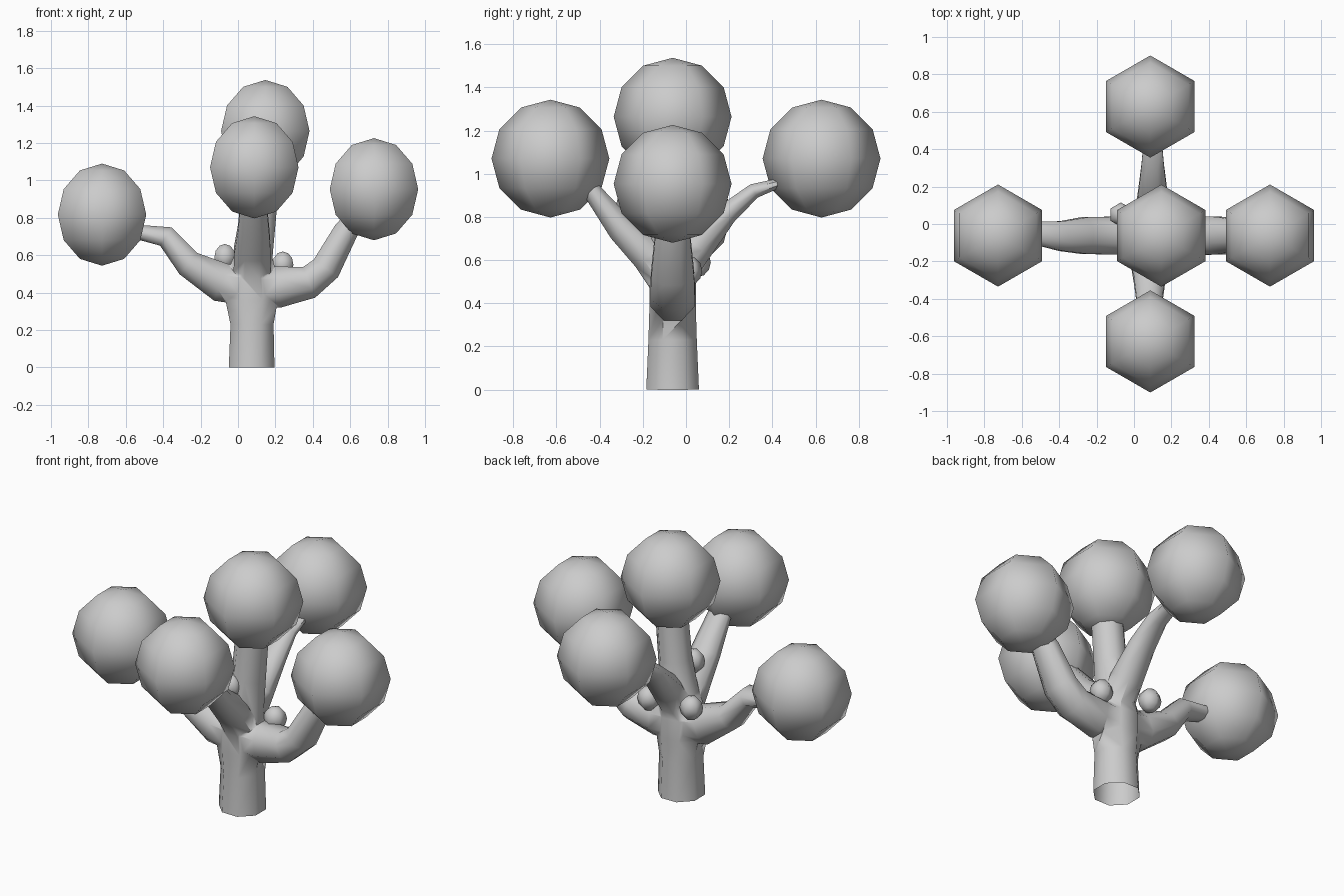
import bpy, bmesh, math
from mathutils import Vector

if "Cube" in bpy.data.objects:
    bpy.data.objects.remove(bpy.data.objects["Cube"])

SIDES = 8


def finish(name, bm):
    bmesh.ops.recalc_face_normals(bm, faces=bm.faces)
    for f in bm.faces:
        f.smooth = len(f.verts) <= 4
    me = bpy.data.meshes.new(name)
    bm.to_mesh(me)
    bm.free()
    ob = bpy.data.objects.new(name, me)
    bpy.context.collection.objects.link(ob)
    return ob


def limb(name, side, stations):
    """Octagonal tube; stations are (centre, radius along side, radius in plane)."""
    bm = bmesh.new()
    side = Vector(side)
    pts = [Vector(s[0]) for s in stations]
    rings = []
    for i, (c, rs, rp) in enumerate(stations):
        t = pts[min(i + 1, len(pts) - 1)] - pts[max(i - 1, 0)]
        other = t.normalized().cross(side).normalized()
        k = 1 / math.cos(math.pi / SIDES)
        ring = []
        for j in range(SIDES):
            a = (j + 0.5) * 2 * math.pi / SIDES
            ring.append(bm.verts.new(pts[i] + k * (side * rs * math.cos(a) + other * rp * math.sin(a))))
        rings.append(ring)
    for a, b in zip(rings, rings[1:]):
        for j in range(SIDES):
            n = (j + 1) % SIDES
            bm.faces.new((a[j], a[n], b[n], b[j]))
    bm.faces.new(rings[0])
    bm.faces.new(rings[-1])
    return finish(name, bm)


def ball(name, loc, r, rz):
    bm = bmesh.new()
    bmesh.ops.create_uvsphere(bm, u_segments=6, v_segments=6, radius=1)
    for v in bm.verts:
        v.co = Vector((v.co.x * r, v.co.y * r, v.co.z * rz))
    ob = finish(name, bm)
    ob.location = loc
    return ob


# Trunk, leaning slightly towards the top crown
Y = -0.062
trunk = limb("trunk", (0, 1, 0), [
    ((0.073, Y, 0), 0.122, 0.122), ((0.075, Y, 0.23), 0.112, 0.115),
    ((0.073, Y, 0.36), 0.108, 0.14), ((0.073, Y, 0.48), 0.108, 0.14),
    ((0.085, Y, 0.60), 0.105, 0.10), ((0.115, Y, 0.80), 0.09, 0.088),
    ((0.14, Y, 1.08), 0.085, 0.085)])

# Four bent branches
branches = [
    limb("left_branch", (0, 1, 0), [
        ((0.06, Y, 0.43), 0.09, 0.10), ((-0.09, Y, 0.455), 0.102, 0.105),
        ((-0.265, Y, 0.555), 0.098, 0.074), ((-0.385, Y - 0.003, 0.70), 0.08, 0.058),
        ((-0.525, Y + 0.012, 0.722), 0.062, 0.04)]),
    limb("right_branch", (0, 1, 0), [
        ((0.08, Y, 0.43), 0.09, 0.10), ((0.22, Y, 0.43), 0.103, 0.11),
        ((0.38, Y, 0.455), 0.103, 0.088), ((0.47, Y, 0.53), 0.10, 0.08),
        ((0.575, Y, 0.725), 0.08, 0.066), ((0.64, Y, 0.82), 0.06, 0.05)]),
    limb("front_branch", (1, 0, 0), [
        ((0.075, -0.06, 0.47), 0.10, 0.09), ((0.077, -0.17, 0.625), 0.098, 0.085),
        ((0.083, -0.30, 0.745), 0.083, 0.065), ((0.083, -0.44, 0.925), 0.065, 0.042),
        ((0.085, -0.50, 1.0), 0.055, 0.036)]),
    limb("back_branch", (1, 0, 0), [
        ((0.09, -0.05, 0.52), 0.09, 0.08), ((0.095, 0.05, 0.665), 0.088, 0.08),
        ((0.10, 0.19, 0.815), 0.075, 0.05), ((0.10, 0.315, 0.92), 0.06, 0.035),
        ((0.10, 0.45, 0.963), 0.048, 0.02)]),
]

# Weld the branches into the trunk
bpy.context.view_layer.objects.active = trunk
for b in branches:
    m = trunk.modifiers.new("weld", "BOOLEAN")
    m.operation = "UNION"
    m.solver = "EXACT"
    m.object = b
    bpy.ops.object.modifier_apply(modifier=m.name)
    bpy.data.objects.remove(b)

# Open the underside of the trunk
bm = bmesh.new()
bm.from_mesh(trunk.data)
bottom = [f for f in bm.faces if f.calc_center_median().z < 0.001]
bmesh.ops.delete(bm, geom=bottom, context="FACES_ONLY")
bm.to_mesh(trunk.data)
bm.free()
bpy.ops.object.select_all(action="DESELECT")
trunk.select_set(True)
bpy.ops.object.shade_smooth_by_angle(angle=math.radians(60))

# Five round crowns
for name, loc in {
    "left_crown": (-0.727, Y, 0.817), "right_crown": (0.727, Y, 0.953),
    "front_crown": (0.087, -0.628, 1.07), "back_crown": (0.087, 0.628, 1.07),
    "top_crown": (0.146, Y, 1.264),
}.items():
    ball(name, loc, 0.273, 0.273)

# Small buds in the forks
for name, loc in {
    "left_bud": (-0.07, 0.05, 0.59), "right_bud": (0.24, 0.01, 0.55),
    "front_bud": (0.06, -0.155, 0.76),
}.items():
    ball(name, loc, 0.065, 0.07)
